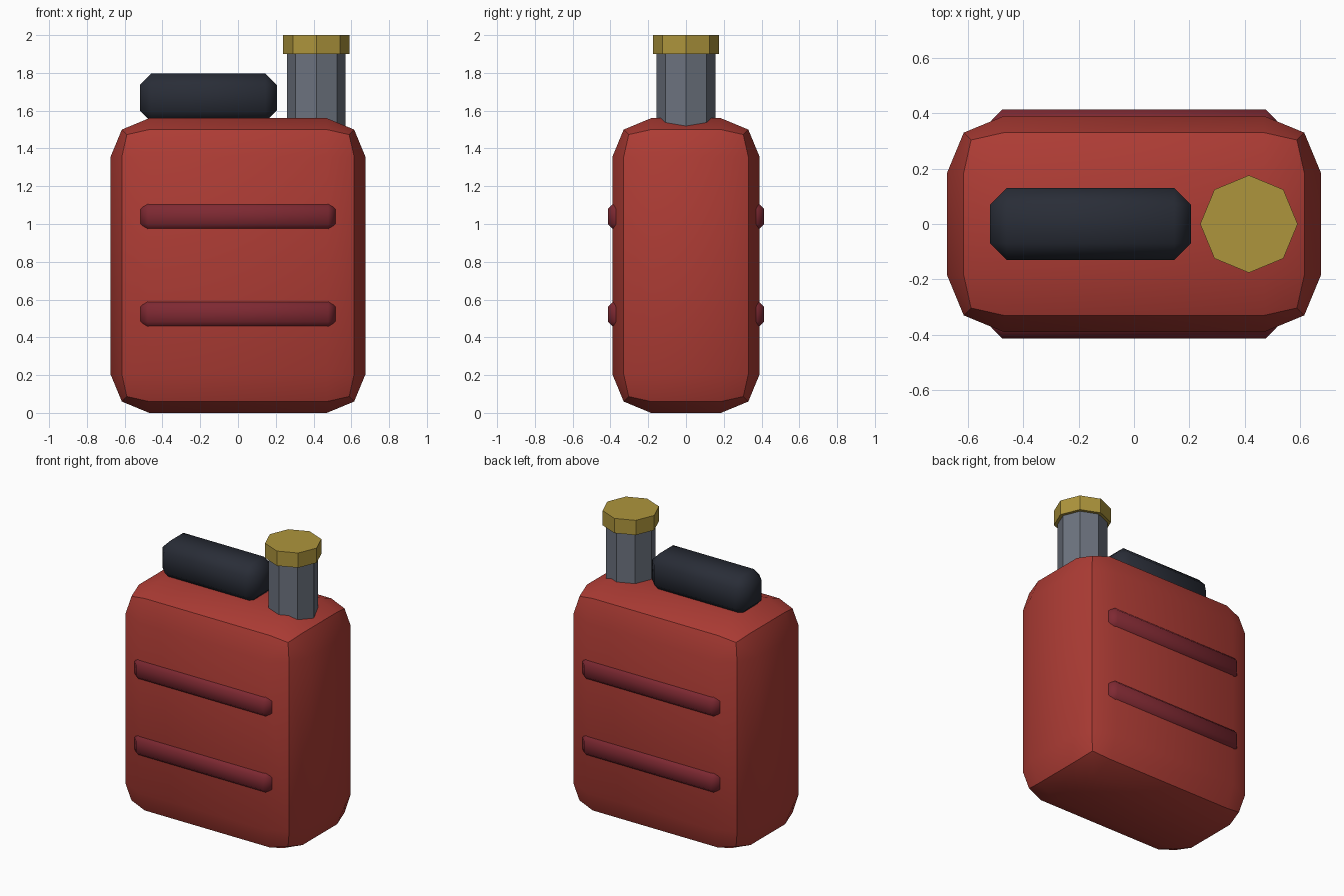
import bpy
import math

if "Cube" in bpy.data.objects:
    bpy.data.objects.remove(bpy.data.objects["Cube"])


def material(name, rgb):
    m = bpy.data.materials.new(name)
    m.diffuse_color = (*rgb, 1)
    m.use_nodes = True
    m.node_tree.nodes["Principled BSDF"].inputs["Base Color"].default_value = m.diffuse_color
    return m


RED = material("red_paint", (0.42, 0.045, 0.035))
DARK_RED = material("dark_red_paint", (0.21, 0.022, 0.032))
BLACK = material("black_rubber", (0.022, 0.026, 0.038))
STEEL = material("steel", (0.15, 0.17, 0.21))
BRASS = material("brass", (0.42, 0.30, 0.045))


def bevelled_box(name, center, size, width, segments, mat, angle):
    bpy.ops.mesh.primitive_cube_add(size=1, location=center)
    ob = bpy.context.object
    ob.name = name
    ob.scale = size
    bpy.ops.object.transform_apply(location=False, rotation=False, scale=True)
    mod = ob.modifiers.new("bevel", 'BEVEL')
    mod.width = width
    mod.segments = segments
    bpy.ops.object.modifier_apply(modifier=mod.name)
    bpy.ops.object.shade_smooth_by_angle(angle=math.radians(angle))
    ob.data.materials.append(mat)
    return ob


def octagon(name, x, radius, z0, z1, mat):
    bpy.ops.mesh.primitive_cylinder_add(
        vertices=8, radius=radius, depth=z1 - z0, location=(x, 0, (z0 + z1) / 2))
    ob = bpy.context.object
    ob.name = name
    ob.data.materials.append(mat)
    return ob


# Can body with rounded edges
bevelled_box("body", (0, 0, 0.78), (1.35, 0.78, 1.56), 0.205, 2, RED, 30)

# Grip on top
bevelled_box("handle", (-0.157, 0, 1.668), (0.725, 0.26, 0.256), 0.06, 1, BLACK, 50)

# Two raised ribs on the front and on the back
for side, label in ((-1, "front"), (1, "back")):
    for z, level in ((0.523, "lower"), (1.04, "upper")):
        bevelled_box(f"{label}_{level}_rib", (0, side * 0.363, z),
                     (1.03, 0.10, 0.156), 0.038, 1, DARK_RED, 50)

# Filler neck and cap
octagon("filler_neck", 0.415, 0.155, 1.42, 1.92, STEEL)
octagon("filler_cap", 0.415, 0.176, 1.90, 2.00, BRASS)
